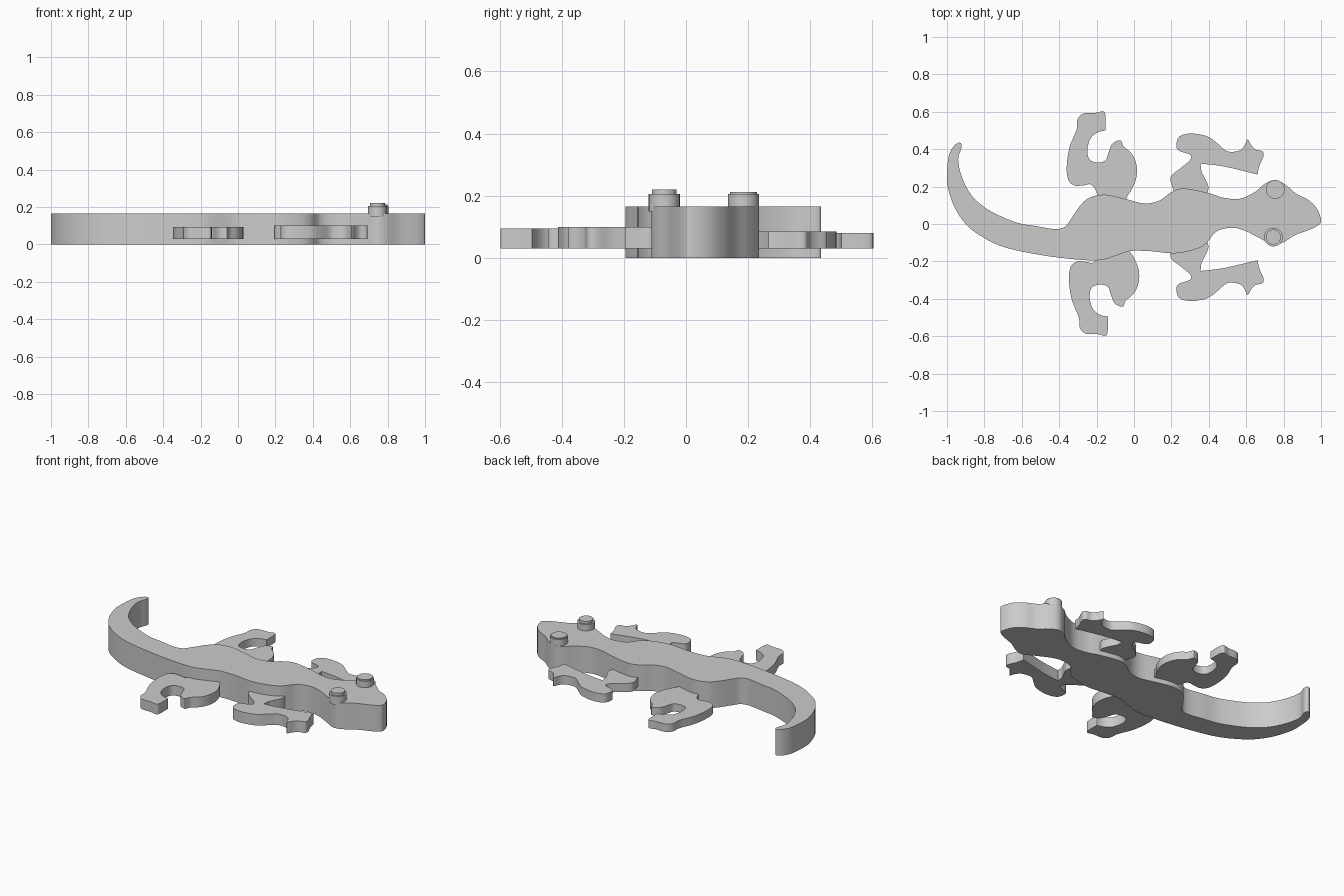
import bpy, bmesh, math
from mathutils import Vector


def smooth_loop(points, corners=(), steps=4):
    """Closed smooth curve through the points, sharp at the corner indices."""
    pts = []
    for i, p in enumerate(points):
        pts += [Vector(p)] * (2 if i in corners else 1)
    out, n = [], len(pts)
    for i in range(n):
        a, b, c, d = (pts[(i + k) % n] for k in (-1, 0, 1, 2))
        if b == c:
            continue
        for s in range(steps):
            t = s / steps
            out.append(0.5 * (2 * b + (c - a) * t + (2 * a - 5 * b + 4 * c - d) * t**2
                              + (3 * b - a - 3 * c + d) * t**3))
    return out


def slab(name, outline, z0, z1):
    """Extrude a flat outline between two heights."""
    bm = bmesh.new()
    face = bm.faces.new([bm.verts.new((p[0], p[1], z0)) for p in outline])
    ext = bmesh.ops.extrude_face_region(bm, geom=[face])
    for v in ext["geom"]:
        if isinstance(v, bmesh.types.BMVert):
            v.co.z = z1
    bmesh.ops.recalc_face_normals(bm, faces=bm.faces)
    mesh = bpy.data.meshes.new(name)
    bm.to_mesh(mesh)
    bm.free()
    obj = bpy.data.objects.new(name, mesh)
    bpy.context.collection.objects.link(obj)
    bpy.ops.object.select_all(action="DESELECT")
    obj.select_set(True)
    bpy.context.view_layer.objects.active = obj
    bpy.ops.object.shade_smooth_by_angle(angle=math.radians(35))
    return obj


def circle(x, y, r, n=32):
    return [(x + r * math.cos(2 * math.pi * i / n), y + r * math.sin(2 * math.pi * i / n))
            for i in range(n)]


# Body: left side from nose to tail tip, then right side back to the nose
left_side = [
    (1, .015), (.98, .08), (.93, .13), (.87, .16), (.81, .21), (.755, .235), (.70, .215),
    (.645, .17), (.565, .135), (.48, .14), (.40, .165), (.27, .19), (.2, .17), (.135, .125),
    (.055, .11), (-.05, .135), (-.155, .157), (-.24, .14), (-.29, .095), (-.335, .03),
    (-.37, -.015), (-.425, -.027), (-.53, -.01), (-.62, .005), (-.72, .045), (-.8, .09),
    (-.87, .155), (-.92, .25), (-.94, .345), (-.922, .41), (-.93, .435)]
right_side = [
    (-.96, .42), (-.99, .365), (-1, .265), (-.995, .195), (-.96, .09), (-.9, 0),
    (-.825, -.06), (-.72, -.115), (-.585, -.15), (-.4, -.18), (-.2, -.195), (-.1, -.17),
    (-.02, -.145), (.085, -.145), (.22, -.157), (.33, -.135), (.39, -.1), (.44, -.04),
    (.52, -.02), (.59, -.035), (.68, -.08), (.74, -.11), (.795, -.1), (.86, -.06),
    (.94, -.03), (.98, -.01)]
slab("body", smooth_loop(left_side + right_side), 0, .165)

# Legs: left outlines, mirrored for the right with a small offset
hind = smooth_loop([
    (-.195, .05), (-.195, .15), (-.227, .21), (-.275, .206), (-.318, .206), (-.35, .233),
    (-.36, .302), (-.345, .409), (-.307, .505), (-.302, .559), (-.27, .591), (-.206, .594),
    (-.163, .602), (-.152, .57), (-.152, .5), (-.195, .49), (-.233, .457), (-.249, .398),
    (-.238, .345), (-.195, .329), (-.152, .34), (-.136, .382), (-.115, .43), (-.072, .447),
    (-.056, .414), (-.013, .377), (.013, .318), (.013, .249), (-.013, .184), (-.04, .136),
    (-.04, .05)], corners=(0, 14, 30))
front = smooth_loop([
    (.393, .1), (.393, .163), (.398, .2), (.377, .249), (.361, .281), (.356, .323),
    (.484, .307), (.66, .265), (.671, .313), (.692, .361), (.687, .388), (.65, .398),
    (.628, .42), (.607, .452), (.591, .42), (.564, .393), (.5, .388), (.447, .43),
    (.393, .468), (.307, .484), (.243, .468), (.227, .425), (.238, .393), (.297, .372),
    (.302, .345), (.254, .302), (.206, .265), (.195, .233), (.211, .179), (.22, .1)],
    corners=(0, 5, 7, 29))
slab("hind_leg_left", hind, .03, .08)
slab("front_leg_left", front, .03, .085)
slab("hind_leg_right", [(p.x + .012, .005 - p.y) for p in hind], .03, .094)
slab("front_leg_right", [(p.x, .072 - p.y) for p in front], .03, .10)

# Eyes: a wide disc with a narrower cap
for side, x, y, cap_r, top in (("left", .755, .185, .044, .212), ("right", .745, -.07, .04, .22)):
    slab("eye_base_" + side, circle(x, y, .05), .15, .205)
    slab("eye_cap_" + side, circle(x, y, cap_r), .2, top)
